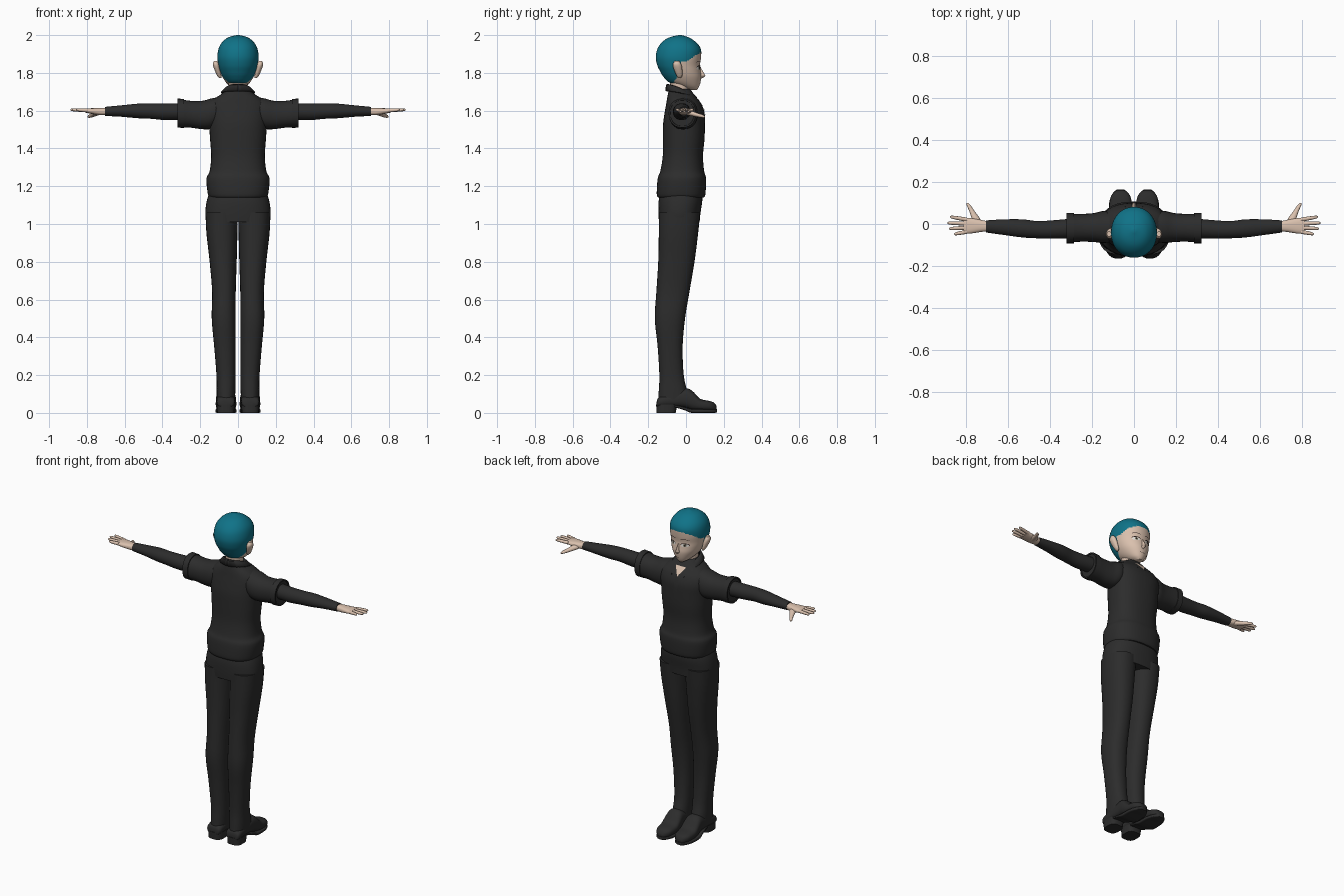
import bpy, bmesh, math
from mathutils import Vector
from mathutils.bvhtree import BVHTree

cube = bpy.data.objects.get("Cube")
if cube:
    bpy.data.objects.remove(cube)


def material(name, *rgb):
    mat = bpy.data.materials.new(name)
    mat.use_nodes = True
    mat.diffuse_color = (*rgb, 1)
    mat.node_tree.nodes["Principled BSDF"].inputs["Base Color"].default_value = (*rgb, 1)
    return mat


CLOTH = material("charcoal cloth", .025, .025, .025)
SKIN = material("skin", .7, .53, .42)
HAIR = material("teal hair", .005, .17, .245)
WHITE = material("eye white", .75, .72, .68)
IRIS = material("grey iris", .2, .19, .13)
LINE = material("dark line", .02, .012, .012)


def finish(name, bm, mats, rule=None):
    """Shade smooth except at sharp edges, colour by rule and link the object."""
    for face in bm.faces:
        face.smooth = True
        if rule:
            face.material_index = rule(face.calc_center_median())
    for edge in bm.edges:
        edge.smooth = len(edge.link_faces) < 2 or edge.calc_face_angle(0) < math.radians(48)
    mesh = bpy.data.meshes.new(name)
    bm.to_mesh(mesh)
    for mat in mats:
        mesh.materials.append(mat)
    obj = bpy.data.objects.new(name, mesh)
    bpy.context.collection.objects.link(obj)
    return obj


def spline(rows, steps):
    """Catmull-Rom interpolation through the cross-sections."""
    out = []
    for i in range(len(rows) - 1):
        a, b, c, d = (rows[min(max(i + k, 0), len(rows) - 1)] for k in (-1, 0, 1, 2))
        for s in range(steps):
            t = s / steps
            out.append([q + .5 * t * (r - p + t * (2*p - 5*q + 4*r - w + t * (3*(q - r) + w - p)))
                        for p, q, r, w in zip(a, b, c, d)])
    return out + [rows[-1]]


def loft(name, mats, axis, rows, side=1, power=2.0, segs=28, steps=4, rule=None):
    """Rows hold position on the axis, then low and high bounds of the two other axes."""
    bm = bmesh.new()
    rings = []
    for t, a0, a1, b0, b1 in spline(rows, steps):
        ring = []
        for k in range(segs):
            ang = math.tau * k / segs
            u, v = (math.copysign(abs(f) ** (2 / power), f) for f in (math.cos(ang), math.sin(ang)))
            a, b = (a0 + a1 + u * (a1 - a0)) / 2, (b0 + b1 + v * (b1 - b0)) / 2
            x, y, z = {"x": (t, a, b), "y": (a, t, b), "z": (a, b, t)}[axis]
            ring.append(bm.verts.new((side * x, y, z)))
        rings.append(ring)
    for low, high in zip(rings, rings[1:]):
        for k in range(segs):
            n = (k + 1) % segs
            bm.faces.new((low[k], low[n], high[n], high[k]))
    bm.faces.new(rings[0])
    bm.faces.new(rings[-1])
    bmesh.ops.recalc_face_normals(bm, faces=bm.faces)
    tree = BVHTree.FromBMesh(bm)
    finish(name, bm, mats, rule)
    return tree


def body(rows):
    """Turn (z, half width, back, front) into symmetric cross-sections."""
    return [(z, -w, w, back, front) for z, w, back, front in rows]


def plate(name, mat, tree, cx, cz, half, low, high, lift=.002, cols=16, rows=4):
    """Thin painted detail laid on the forward surface between two edge curves."""
    bm = bmesh.new()
    grid = []
    for i in range(cols + 1):
        t = 2 * i / cols - 1
        col = []
        for j in range(rows + 1):
            z = cz + low(t) + (high(t) - low(t)) * j / rows
            hit = tree.ray_cast(Vector((cx + half * t, 1, z)), Vector((0, -1, 0)))[0]
            col.append(bm.verts.new(hit + Vector((0, lift, 0))))
        grid.append(col)
    for p, q in zip(grid, grid[1:]):
        for j in range(rows):
            bm.faces.new((p[j], p[j + 1], q[j + 1], q[j]))
    finish(name, bm, [mat])


def arc(t):
    return math.sqrt(max(0, 1 - t * t))


# Head, with the close-cropped hair coloured by a hairline rule
def hairline(c):
    above = c.z > 1.862 + .6 * max(c.y, 0)
    behind = c.y < -.03 - .7 * max(1.8 - c.z, 0) and c.z > 1.735
    return 1 if above or behind else 0


head = loft("head", [SKIN, HAIR], "z", body([
    (1.71, .016, .02, .058), (1.725, .04, -.03, .068), (1.75, .064, -.09, .076),
    (1.78, .083, -.12, .08), (1.81, .095, -.138, .077), (1.84, .103, -.152, .074),
    (1.88, .109, -.16, .079), (1.92, .105, -.154, .08), (1.95, .093, -.138, .065),
    (1.975, .071, -.112, .037), (1.99, .046, -.082, .01), (2, .008, -.04, -.025)]),
    power=2.1, segs=64, steps=6, rule=hairline)
loft("nose", [SKIN], "z", body([(1.77, .005, .05, .083), (1.782, .011, .05, .101),
     (1.79, .009, .05, .1), (1.83, .005, .05, .077)]), segs=16)
loft("neck", [SKIN], "z", body([(1.64, .055, -.09, .035), (1.69, .05, -.085, .02),
     (1.77, .052, -.085, .015)]))
plate("mouth", LINE, head, 0, 1.745, .017, lambda t: .002 * t * t - .001, lambda t: .002 * t * t + .001)

# Shirt body with a blouson hem, throat opening and placket
shirt = loft("shirt", [CLOTH], "z", body([
    (1.14, .15, -.148, .095), (1.16, .16, -.155, .103), (1.24, .167, -.15, .106),
    (1.28, .15, -.136, .096), (1.36, .142, -.123, .09), (1.45, .148, -.122, .098),
    (1.53, .153, -.121, .1), (1.59, .158, -.113, .098), (1.635, .15, -.105, .082),
    (1.665, .122, -.1, .06), (1.69, .085, -.095, .04), (1.715, .055, -.09, .022)]),
    power=2.4, segs=40)
plate("throat", SKIN, shirt, 0, 1.63, .032, lambda t: .045 * abs(t), lambda t: .05)
plate("placket", CLOTH, shirt, 0, 1.5, .012, lambda t: 0, lambda t: .13, lift=.004)

# Hips of the trousers
loft("trouser_hips", [CLOTH], "z", body([(1.01, .168, -.143, .072), (1.06, .173, -.146, .077),
     (1.12, .166, -.145, .086), (1.17, .15, -.135, .085)]), power=2.4, segs=40)

for side, label in ((1, "left"), (-1, "right")):
    def part(name, mat, axis, rows, **options):
        loft(f"{label}_{name}", [mat], axis, rows, side=side, **options)

    # Collar wing, folded round the neck from the back to its front point
    bm = bmesh.new()
    strips = []
    for i in range(13):
        a = i / 12
        ang = math.radians(158) * a
        s, c = math.sin(ang), math.cos(ang)
        top = (side * .058 * s, -.035 - .06 * c, 1.738 - .06 * a * a)
        fold = (side * .066 * s, -.035 - .068 * c, 1.735 - .06 * a * a)
        hem = (side * (.082 * s + .01 * a), -.03 - (.075 + .045 * a * a) * c, 1.703 - .075 * a ** 4)
        strips.append([bm.verts.new(p) for p in (top, fold, hem)])
    for p, q in zip(strips, strips[1:]):
        for j in range(2):
            bm.faces.new((p[j], p[j + 1], q[j + 1], q[j]))
    bmesh.ops.recalc_face_normals(bm, faces=bm.faces)
    collar = finish(f"{label}_collar", bm, [CLOTH])
    thick = collar.modifiers.new("thickness", "SOLIDIFY")
    thick.thickness, thick.offset = .008, 0

    # Face details
    eye_x = side * .04
    plate(f"{label}_eye", WHITE, head, eye_x, 1.825, .022,
          lambda t: -.009 * arc(t), lambda t: .011 * arc(t))
    plate(f"{label}_iris", IRIS, head, eye_x, 1.826, .009,
          lambda t: -.009 * arc(t), lambda t: .01 * arc(t), lift=.003)
    plate(f"{label}_pupil", LINE, head, eye_x, 1.826, .004,
          lambda t: -.005 * arc(t), lambda t: .005 * arc(t), lift=.004)
    plate(f"{label}_lashes", LINE, head, eye_x, 1.825, .025,
          lambda t: .01 * arc(t), lambda t: .011 * arc(t) + .004, lift=.005)
    plate(f"{label}_brow", LINE, head, eye_x, 1.855, .024,
          lambda t: .006 * arc(t), lambda t: .006 * arc(t) + .003)

    # Ear, leaning outwards at the top
    part("ear", SKIN, "z", [(1.772, .088, .098, -.042, -.028), (1.785, .088, .11, -.05, -.02),
         (1.82, .095, .126, -.065, -.02), (1.845, .1, .133, -.07, -.025),
         (1.862, .108, .128, -.06, -.035)], segs=16)

    # Short sleeve with a turned-in opening, and the tight undersleeve
    part("sleeve", CLOTH, "x", [(.08, -.08, .05, 1.54, 1.675), (.14, -.09, .062, 1.505, 1.665),
         (.19, -.086, .052, 1.502, 1.652), (.25, -.084, .048, 1.51, 1.652),
         (.315, -.09, .05, 1.512, 1.662)], power=2.2)
    part("sleeve_cuff", CLOTH, "x", [(.285, -.092, .052, 1.509, 1.662), (.32, -.092, .052, 1.51, 1.664),
         (.32, -.084, .044, 1.518, 1.656), (.3, -.08, .04, 1.522, 1.652)], power=2.2, steps=1)
    part("undersleeve", CLOTH, "x", [(.25, -.065, .03, 1.552, 1.64), (.38, -.07, .018, 1.55, 1.638),
         (.46, -.068, .014, 1.557, 1.638), (.53, -.064, .022, 1.56, 1.637),
         (.62, -.052, .022, 1.568, 1.628), (.705, -.04, .017, 1.572, 1.62)])

    # Hand: palm, four fingers and a thumb
    part("palm", SKIN, "x", [(.69, -.034, .011, 1.578, 1.614), (.73, -.038, .02, 1.576, 1.614),
         (.775, -.045, .028, 1.583, 1.613), (.81, -.046, .03, 1.59, 1.611)], power=2.5, segs=20)
    fingers = (("index", .021, .034, .875), ("middle", .002, .005, .888),
               ("ring", -.018, -.022, .88), ("little", -.037, -.048, .855))
    for finger, y0, y1, tip in fingers:
        rows = []
        for t, r in ((0, .01), (.5, .009), (.9, .007), (1, .002)):
            y, z = y0 + (y1 - y0) * t, 1.601 + .004 * t
            rows.append((.795 + (tip - .795) * t, y - r, y + r, z - r, z + r))
        part(f"{finger}_finger", SKIN, "x", rows, segs=12, steps=3)
    part("thumb", SKIN, "y", [(-.01, .715, .765, 1.578, 1.605), (.025, .732, .772, 1.572, 1.6),
         (.06, .757, .783, 1.566, 1.588), (.09, .778, .796, 1.562, 1.578),
         (.1, .789, .796, 1.564, 1.57)], segs=14)

    # Trouser leg
    part("trouser_leg", CLOTH, "z", [(.07, .016, .112, -.147, .015), (.12, .014, .113, -.144, .005),
         (.2, .013, .114, -.141, -.012), (.35, .013, .126, -.15, -.018),
         (.5, .012, .139, -.165, -.005), (.64, .012, .137, -.157, .018),
         (.8, .007, .15, -.147, .045), (.95, .003, .167, -.144, .064),
         (1.06, 0, .172, -.143, .075)], power=2.3)

    # Leather shoe: upper, sole and heel block
    part("shoe_upper", CLOTH, "y", [(-.155, .035, .095, .03, .06), (-.14, .018, .112, .03, .085),
         (-.06, .016, .112, .03, .11), (0, .014, .114, .025, .13), (.035, .01, .117, .012, .115),
         (.075, .009, .118, .01, .075), (.125, .015, .112, .01, .063),
         (.15, .03, .097, .01, .053), (.162, .048, .08, .012, .035)], power=2.6)
    part("shoe_sole", CLOTH, "y", [(-.06, .025, .105, .03, .042), (-.01, .016, .112, .015, .032),
         (.03, .008, .119, 0, .022), (.1, .009, .118, 0, .02), (.145, .026, .102, 0, .02),
         (.165, .048, .08, .002, .02)], power=5)
    part("shoe_heel", CLOTH, "z", [(0, .02, .11, -.156, -.055), (.045, .018, .112, -.158, -.045)],
         power=3, steps=1)
